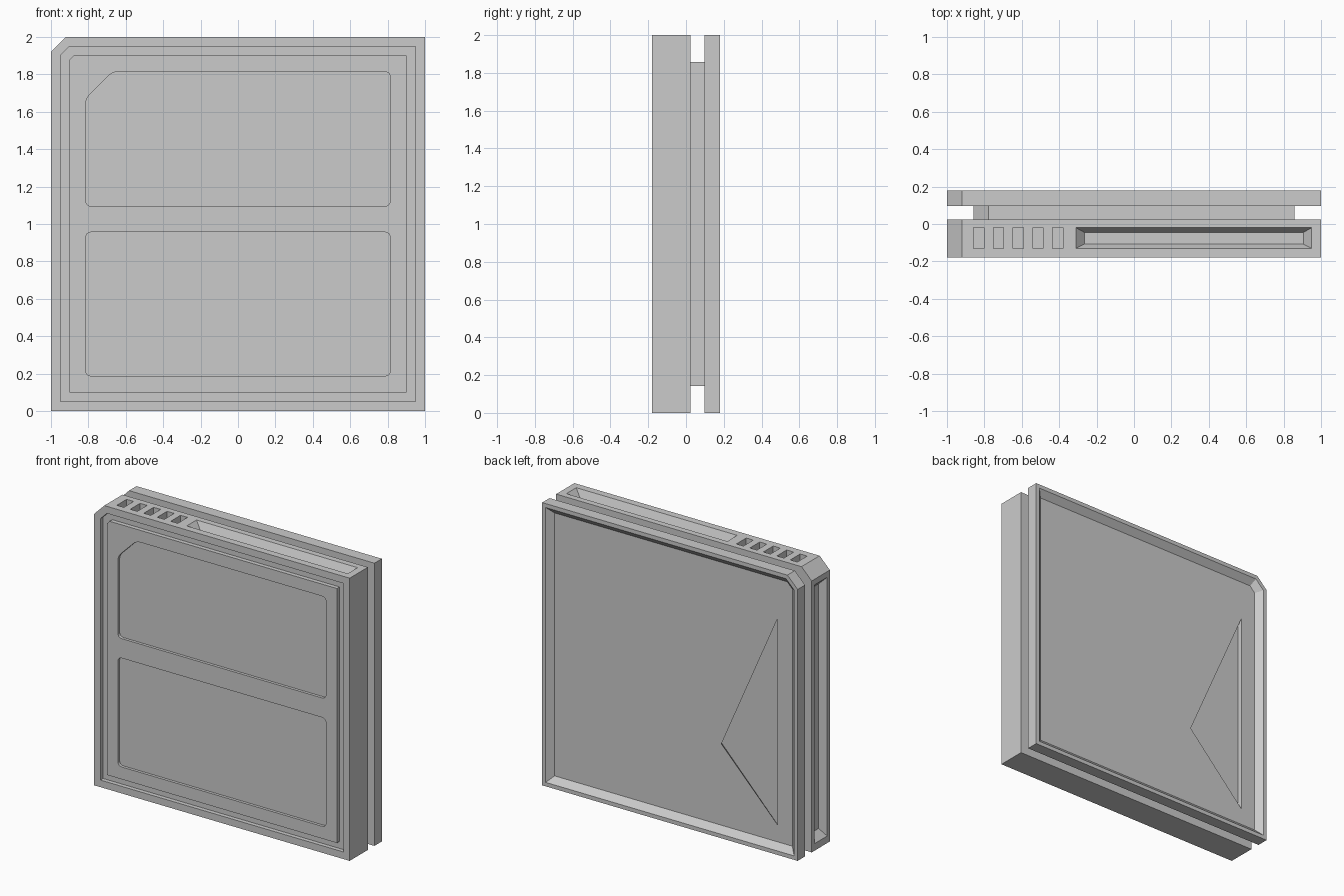
import bpy, bmesh
from mathutils import Vector

if "Cube" in bpy.data.objects:
    bpy.data.objects.remove(bpy.data.objects["Cube"])


def loft(name, rings):
    """Skin a stack of equal-length point rings and cap both ends."""
    bm = bmesh.new()
    vs = [[bm.verts.new(p) for p in r] for r in rings]
    n = len(vs[0])
    for a, b in zip(vs, vs[1:]):
        for i in range(n):
            j = (i + 1) % n
            bm.faces.new((a[i], a[j], b[j], b[i]))
    bm.faces.new(vs[0])
    bm.faces.new(vs[-1][::-1])
    bmesh.ops.recalc_face_normals(bm, faces=bm.faces)
    me = bpy.data.meshes.new(name)
    bm.to_mesh(me)
    bm.free()
    ob = bpy.data.objects.new(name, me)
    bpy.context.collection.objects.link(ob)
    return ob


def outline(y, inset, c=0.08):
    """Square panel outline with its upper left corner cut off."""
    a, lo, hi = 1 - inset, inset, 2 - inset
    return [(-a, y, lo), (a, y, lo), (a, y, hi), (-a + c, y, hi), (-a, y, hi - c)]


def rounded(pts, r, n=4):
    """Round the corners of an x/z polygon."""
    out = []
    for i, p in enumerate(pts):
        p = Vector(p)
        a = p + (Vector(pts[i - 1]) - p).normalized() * r
        b = p + (Vector(pts[(i + 1) % len(pts)]) - p).normalized() * r
        for k in range(n + 1):
            t = k / n
            out.append(a * (1 - t) ** 2 + p * 2 * t * (1 - t) + b * t * t)
    return out


def carve(target, cutter):
    cutter.hide_render = True
    m = target.modifiers.new("carve", 'BOOLEAN')
    m.operation, m.solver, m.object = 'DIFFERENCE', 'EXACT', cutter
    bpy.context.view_layer.objects.active = target
    bpy.ops.object.modifier_apply(modifier=m.name)
    bpy.data.objects.remove(cutter)


def rect(u0, u1, v0, v1):
    return [(u0, v0), (u1, v0), (u1, v1), (u0, v1)]


# Front slab: rim, square groove, then a raised field level with the rim
front = loft("front_slab", [outline(0.023, 0), outline(-0.18, 0),
                            outline(-0.18, 0.05, 0.05), outline(-0.15, 0.05, 0.05),
                            outline(-0.15, 0.10, 0.021), outline(-0.18, 0.10, 0.021)])

# Two shallow rounded panels in the front
upper = [(-0.815, 1.095), (0.815, 1.095), (0.815, 1.815), (-0.67, 1.815), (-0.815, 1.67)]
lower = [(-0.815, 0.187), (0.815, 0.187), (0.815, 0.957), (-0.815, 0.957)]
for shape in (upper, lower):
    pts = rounded(shape, 0.035)
    carve(front, loft("panel_cutter", [[(x, y, z) for x, z in pts] for y in (-0.25, -0.16)]))

# Row of vents on the top edge
for i in range(5):
    x = -0.83 + i * 0.1055
    r = rect(x - 0.0275, x + 0.0275, -0.13, -0.02)
    carve(front, loft("vent_cutter", [[(u, v, z) for u, v in r] for z in (2.1, 1.95)]))

# Long channel with sloped sides on the top edge
wide, narrow = rect(-0.31, 0.95, -0.13, -0.02), rect(-0.265, 0.905, -0.107, -0.045)
carve(front, loft("top_channel_cutter", [[(u, v, z) for u, v in r]
      for r, z in ((wide, 2.1), (wide, 2.0), (narrow, 1.95))]))

# Matching channel down the left edge
wide, narrow = rect(0.05, 1.88, -0.15, -0.01), rect(0.10, 1.83, -0.125, -0.035)
carve(front, loft("side_channel_cutter", [[(x, v, u) for u, v in r]
      for r, x in ((wide, -1.1), (wide, -1.0), (narrow, -0.95))]))

# Inset core that leaves a groove between the slabs
loft("core", [outline(0.023, 0.142), outline(0.097, 0.142)])

# Back slab, dished to a flat floor inside a narrow rim
back = loft("back_slab", [outline(0.097, 0), outline(0.18, 0),
                          outline(0.18, 0.028, 0.064), outline(0.14, 0.07, 0.04)])

# Triangular recess in the back with a flat floor, undercut on its slanted sides
tri = [(-0.815, 1.65), (-0.815, 0.19), (-0.375, 0.645)]
floor = [(-0.815, 1.725), (-0.815, 0.147), (-0.345, 0.64)]
carve(back, loft("triangle_cutter", [[(x, y, z) for x, z in t]
      for t, y in ((tri, 0.2), (tri, 0.14), (floor, 0.105))]))
